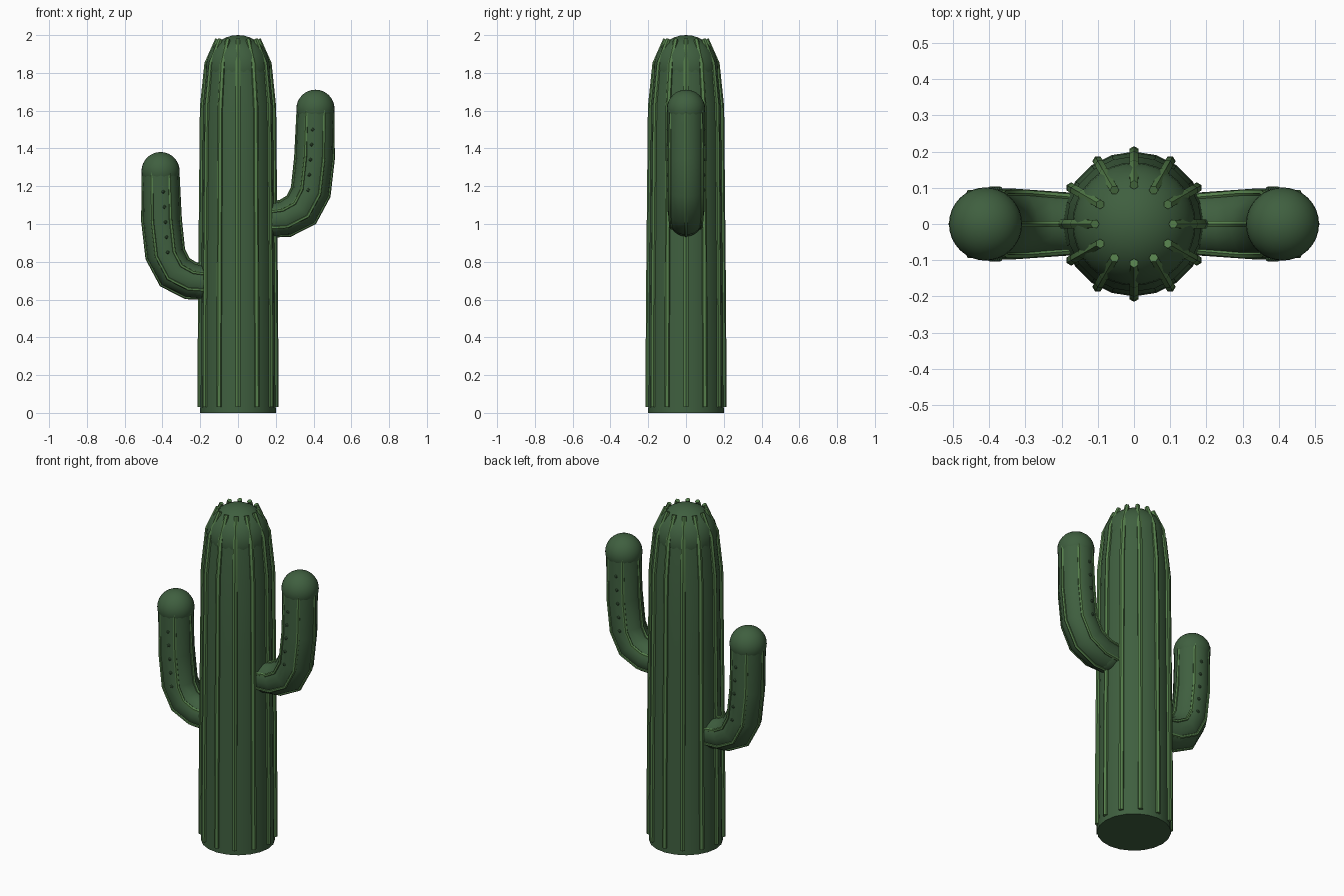
import bpy, bmesh
from math import sin, cos, pi
from mathutils import Vector

cube = bpy.data.objects.get("Cube")
if cube:
    bpy.data.objects.remove(cube)


def material(name, rgb):
    m = bpy.data.materials.new(name)
    m.use_nodes = True
    m.diffuse_color = (*rgb, 1)
    bsdf = m.node_tree.nodes["Principled BSDF"]
    bsdf.inputs["Base Color"].default_value = (*rgb, 1)
    bsdf.inputs["Roughness"].default_value = 0.8
    return m


SKIN = material("dark_green_skin", (0.05, 0.115, 0.05))
RIB = material("light_green_rib", (0.09, 0.21, 0.07))


def finish(name, bm, mat, angle=0.7):
    bmesh.ops.recalc_face_normals(bm, faces=bm.faces)
    me = bpy.data.meshes.new(name)
    bm.to_mesh(me)
    bm.free()
    me.materials.append(mat)
    ob = bpy.data.objects.new(name, me)
    bpy.context.collection.objects.link(ob)
    bpy.ops.object.select_all(action='DESELECT')
    ob.select_set(True)
    bpy.context.view_layer.objects.active = ob
    bpy.ops.object.shade_smooth_by_angle(angle=angle)
    return ob


def ball(name, centre, radius, mat, segments=32, rings=16):
    bm = bmesh.new()
    bmesh.ops.create_uvsphere(bm, u_segments=segments, v_segments=rings, radius=radius)
    bmesh.ops.translate(bm, vec=centre, verts=bm.verts)
    return finish(name, bm, mat)


def frames(path, side):
    """Normal of the path at each point, perpendicular to the side vector."""
    out = []
    for i in range(len(path)):
        t = path[min(i + 1, len(path) - 1)] - path[max(i - 1, 0)]
        out.append(t.normalized().cross(side).normalized())
    return out


def add_tube(bm, path, side, radii, sides):
    """Sweep a closed round section along a path lying square to side."""
    rings = []
    for p, n, r in zip(path, frames(path, side), radii):
        rings.append([bm.verts.new(p + r * (cos(2 * pi * k / sides) * n + sin(2 * pi * k / sides) * side))
                      for k in range(sides)])
    for a, b in zip(rings, rings[1:]):
        for k in range(sides):
            j = (k + 1) % sides
            bm.faces.new((a[k], a[j], b[j], b[k]))
    bm.faces.new(rings[0])
    bm.faces.new(rings[-1])


# Trunk: tapering column with a domed crown
Y = Vector((0, 1, 0))
profile = [(0.2, 0), (0.197, 0.6), (0.191, 1.2), (0.187, 1.62), (0.165, 1.85)]
bm = bmesh.new()
add_tube(bm, [Vector((0, 0, z)) for r, z in profile], Y, [r for r, z in profile], 20)
finish("trunk", bm, SKIN)
ball("trunk_crown", (0, 0, 1.83), 0.17, SKIN)

# Trunk ribs: run up the column and poke out again around the crown
rib_profile = [(0.2, 0.03), (0.197, 0.6), (0.191, 1.2), (0.187, 1.62), (0.163, 1.85), (0.108, 1.978)]
bm = bmesh.new()
for k in range(12):
    a = 2 * pi * k / 12
    out, side = Vector((cos(a), sin(a), 0)), Vector((-sin(a), cos(a), 0))
    path = [out * r + Vector((0, 0, z)) for r, z in rib_profile]
    add_tube(bm, path, side, [0.015] * 5 + [0.013], 6)
finish("trunk_ribs", bm, RIB)

# Arms: bent tubes with round tips, ribs and a row of small bumps front and back
arm_profile = [(0.15, 1.02), (0.25, 1.03), (0.335, 1.075), (0.385, 1.17), (0.405, 1.35), (0.41, 1.61)]
for label, s, drop in (("left", 1, 0), ("right", -1, 0.33)):
    path = [Vector((s * x, 0, z - drop)) for x, z in arm_profile]
    bm = bmesh.new()
    add_tube(bm, path, Y, [0.085, 0.092] + [0.098] * 4, 16)
    finish(label + "_arm", bm, SKIN)
    ball(label + "_arm_tip", path[-1], 0.101, SKIN)
    ball(label + "_arm_joint", (s * 0.195, 0, 1.02 - drop), 0.086, SKIN)

    normals = frames(path, Y)
    bm = bmesh.new()
    for k in range(6):
        a = pi * k / 3
        line = [p + r * (cos(a) * n + sin(a) * Y)
                for p, n, r in zip(path, normals, [0.083, 0.092, 0.098, 0.098, 0.098, 0.09])]
        add_tube(bm, line, Y, [0.01] * 6, 6)
    finish(label + "_arm_ribs", bm, RIB)

    bm = bmesh.new()
    for k in range(5):
        for face in (-1, 1):
            made = bmesh.ops.create_icosphere(bm, subdivisions=1, radius=0.01)
            spot = (s * (0.372 + 0.006 * k), face * 0.095, 1.18 + 0.08 * k - drop)
            bmesh.ops.translate(bm, vec=spot, verts=made["verts"])
    finish(label + "_arm_bumps", bm, SKIN)
